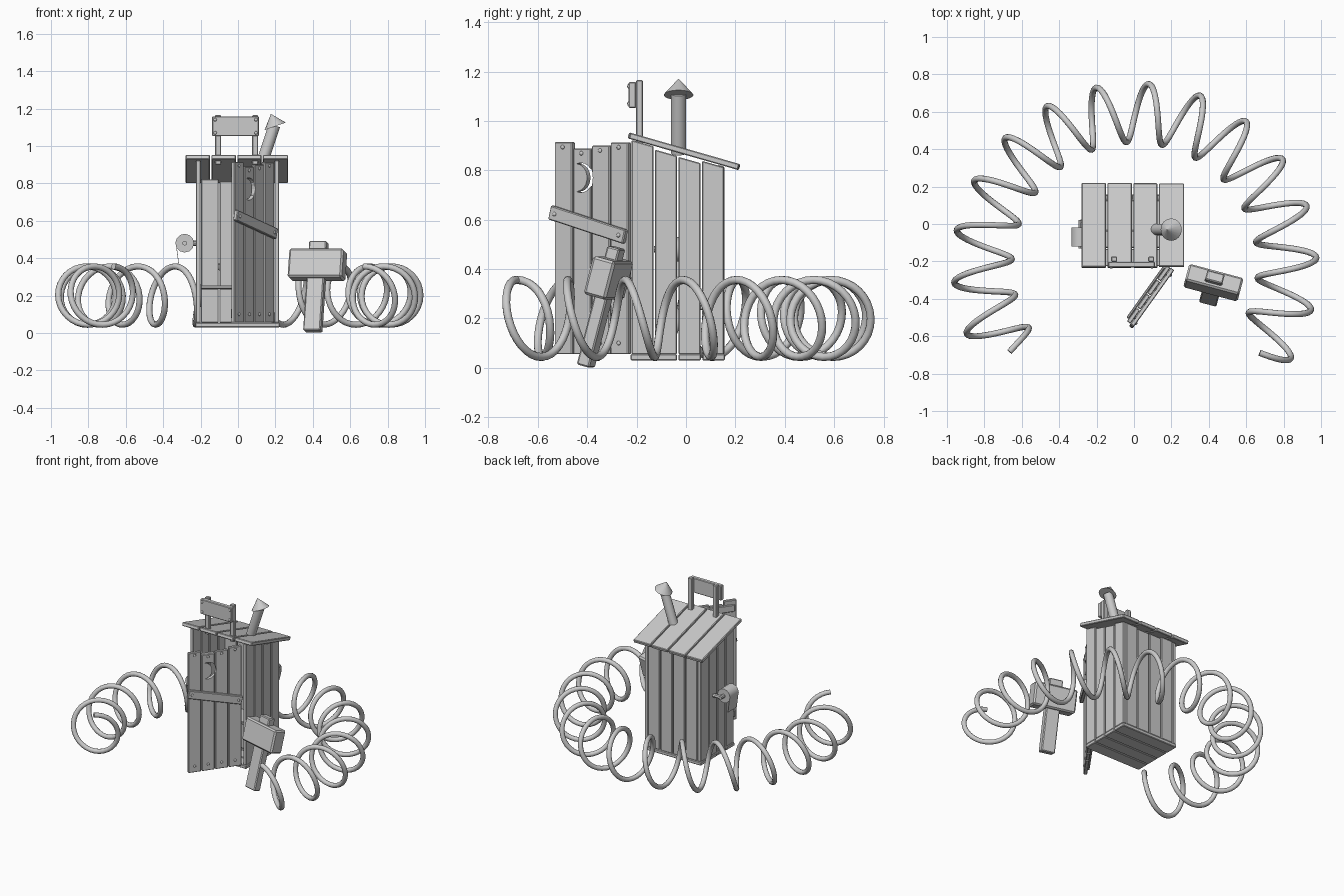
import bpy, bmesh, random
from math import radians, sin, cos, pi
from mathutils import Matrix, Vector

if "Cube" in bpy.data.objects:
    bpy.data.objects.remove(bpy.data.objects["Cube"])

random.seed(4)
I = Matrix.Identity(4)


def T(x, y, z):
    return Matrix.Translation((x, y, z))


def finish(name, bm, mat=I, bevel=0.0, smooth=False):
    bmesh.ops.recalc_face_normals(bm, faces=bm.faces)
    me = bpy.data.meshes.new(name)
    bm.to_mesh(me)
    bm.free()
    ob = bpy.data.objects.new(name, me)
    bpy.context.collection.objects.link(ob)
    ob.matrix_world = mat
    bpy.context.view_layer.objects.active = ob
    bpy.ops.object.select_all(action='DESELECT')
    ob.select_set(True)
    if bevel:
        m = ob.modifiers.new("edge_bevel", 'BEVEL')
        m.width, m.segments = bevel, 1
    if smooth:
        bpy.ops.object.shade_smooth_by_angle(angle=radians(40))
    return ob


def boxes(name, spans, mat=I, bevel=0.004, shape=None):
    """Each span is x0, x1, y0, y1, z0, z1."""
    bm = bmesh.new()
    for x0, x1, y0, y1, z0, z1 in spans:
        m = T((x0 + x1) / 2, (y0 + y1) / 2, (z0 + z1) / 2)
        s = Matrix.Diagonal((x1 - x0, y1 - y0, z1 - z0, 1))
        bmesh.ops.create_cube(bm, size=1, matrix=m @ s)
    if shape:
        for v in bm.verts:
            shape(v)
    return finish(name, bm, mat, bevel)


def rod(name, a, b, r1, r2, n=16):
    a, b = Vector(a), Vector(b)
    d = b - a
    m = Matrix.Translation((a + b) / 2) @ d.to_track_quat('Z', 'Y').to_matrix().to_4x4()
    bm = bmesh.new()
    bmesh.ops.create_cone(bm, cap_ends=True, segments=n, radius1=r1, radius2=r2,
                          depth=d.length, matrix=m)
    return finish(name, bm, smooth=True)


def nails(name, points, mat=I):
    """Round heads flattened along local y."""
    bm = bmesh.new()
    for p in points:
        bmesh.ops.create_icosphere(bm, subdivisions=2, radius=0.009,
                                   matrix=Matrix.Translation(p) @ Matrix.Diagonal((1, .6, 1, 1)))
    return finish(name, bm, mat, smooth=True)


def roof_under(y):
    return 0.927 - 0.286 * (y + 0.235)


def trim_to_roof(v):
    if v.co.z > 0.5:
        v.co.z = roof_under(v.co.y) + (v.co.z - 1)


# Floor planks
boxes("floor", [(-.228, .222, -.225 + i * .097, -.133 + i * .097, .03, .055) for i in range(4)])

# Side and back walls, tops cut along the roof slope
drops = [0, .012, .014, .003]
for name, x0 in (("left_wall", -.225), ("right_wall", .195)):
    boxes(name, [(x0, x0 + .025, -.22 + i * .095, -.131 + i * .095, .055, 1 - drops[i])
                 for i in range(4)], shape=trim_to_roof)
boxes("back_wall", [(-.197 + i * .099, -.104 + i * .099, .13, .155, .055, 1 - drops[i])
                    for i in range(4)], shape=trim_to_roof)

# Bench inside
boxes("bench_seat", [(-.198, .193, -.035, .128, .235, .255)])
boxes("bench_front", [(-.198 + i * .099, -.104 + i * .099, -.02, 0, .055, .235) for i in range(4)])

# Sloped roof planks
roof_mat = T(0, -.008, .877) @ Matrix.Rotation(radians(-16), 4, 'X')
roof_x = [(-.28, -.15), (-.142, -.012), (-.003, .125), (.133, .268)]
boxes("roof", [(a, b, -.235 + random.uniform(0, .006), .235 - random.uniform(0, .006),
                -.0125, .0125) for a, b in roof_x], roof_mat)

# Roof sign on two posts
boxes("sign_posts", [(x, x + .032, -.202, -.174, .9, 1.165) for x in (-.122, .076)])
boxes("sign_board", [(-.138, .112, -.232, -.202, 1.052, 1.158)])
nails("sign_nails", [(x, -.233, z) for x in (-.122, .096) for z in (1.07, 1.14)])

# Crooked chimney with a cap leaning the other way
rod("chimney_pipe", (.115, -.03, .87), (.195, -.03, 1.11), .031, .031)
rod("chimney_cap", (.199, -.03, 1.105), (.176, -.03, 1.17), .06, .001)

# Open door: local x runs from the hinge, local y points outward
door_mat = T(.185, -.228, 0) @ Matrix.Rotation(radians(234.4), 4, 'Z')
tops = [.913, .9, .889, .914]
door = boxes("door", [(i * .093, i * .093 + .088, -.012, .012, .055, tops[i])
                      for i in range(4)], door_mat)
# Crescent window cutter
outer = [(.235 - .06 * cos(a), .77 + .06 * sin(a))
         for a in [radians(-112 + 224 * k / 16) for k in range(17)]]
inner = [(.256 - .052 * cos(a), .77 + .0555 * sin(a))
         for a in [radians(86 - 172 * k / 12) for k in range(13)]]
bm = bmesh.new()
face = bm.faces.new([bm.verts.new((x, -.05, z)) for x, z in outer + inner])
ext = bmesh.ops.extrude_face_region(bm, geom=[face])
bmesh.ops.translate(bm, vec=(0, .1, 0),
                    verts=[g for g in ext["geom"] if isinstance(g, bmesh.types.BMVert)])
cutter = finish("moon_cutter", bm, door_mat)
cutter.hide_render = True
cut = door.modifiers.new("moon", 'BOOLEAN')
cut.object, cut.operation, cut.solver = cutter, 'DIFFERENCE', 'EXACT'
bpy.context.view_layer.objects.active = door
for m in [m.name for m in door.modifiers]:
    bpy.ops.object.modifier_apply(modifier=m)
bpy.data.objects.remove(cutter)

# Door battens, slanted bar and nail heads
boxes("door_battens", [(.015, .352, -.026, -.012, z, z + .05) for z in (.08, .835)], door_mat)
bar_mat = door_mat @ T(.19, .024, .58) @ Matrix.Rotation(radians(-15), 4, 'Y')
boxes("door_bar", [(-.192, .192, -.012, .012, -.029, .029)], bar_mat)
nails("bar_nails", [(-.165, .013, 0), (.165, .013, 0)], bar_mat)
nails("door_nails", [(i * .093 + .046, .013, z) for i in range(4)
                     for z in (.1, tops[i] - .02)], door_mat)

# Paper roll on the left wall
rod("roll_arm", (-.22, .01, .48), (-.285, .01, .48), .014, .014, 8)
rod("roll_bar", (-.285, .022, .48), (-.285, -.13, .48), .013, .013, 8)
rod("paper_roll", (-.285, -.02, .48), (-.285, -.12, .48), .05, .05, 12)
boxes("paper_sheet", [(-.3235, -.3205, -.12, -.02, .37, .47)], bevel=0,
      shape=lambda v: setattr(v.co, "x", v.co.x + (.005 if v.co.z < .4 else -.008)))

# Mallet leaning beside the door
mallet = (T(.4, -.405, .012) @ Matrix.Rotation(radians(-15), 4, 'Z')
          @ Matrix.Rotation(radians(-15), 4, 'X'))
boxes("mallet_handle", [(-.048, .048, -.027, .027, -.005, .492)], mallet, .006)
boxes("mallet_head", [(-.15, .15, -.048, .048, .285, .445)], mallet, .01)

# Long coil spring bent in an arc round the hut
turns, per = 15, 32
cu = bpy.data.curves.new("spring", 'CURVE')
cu.dimensions = '3D'
cu.bevel_depth, cu.bevel_resolution, cu.use_fill_caps = .0165, 3, True
sp = cu.splines.new('POLY')
sp.points.add(turns * per)
for i, p in enumerate(sp.points):
    t = i / per
    ang = radians(-35.1 + 16.65 * t)
    r = .815 + .156 * sin(2 * pi * t)
    p.co = (.005 + r * cos(ang), -.22 + r * sin(ang), .2 + .156 * cos(2 * pi * t), 1)
sp.use_smooth = True
bpy.context.collection.objects.link(bpy.data.objects.new("spring", cu))
